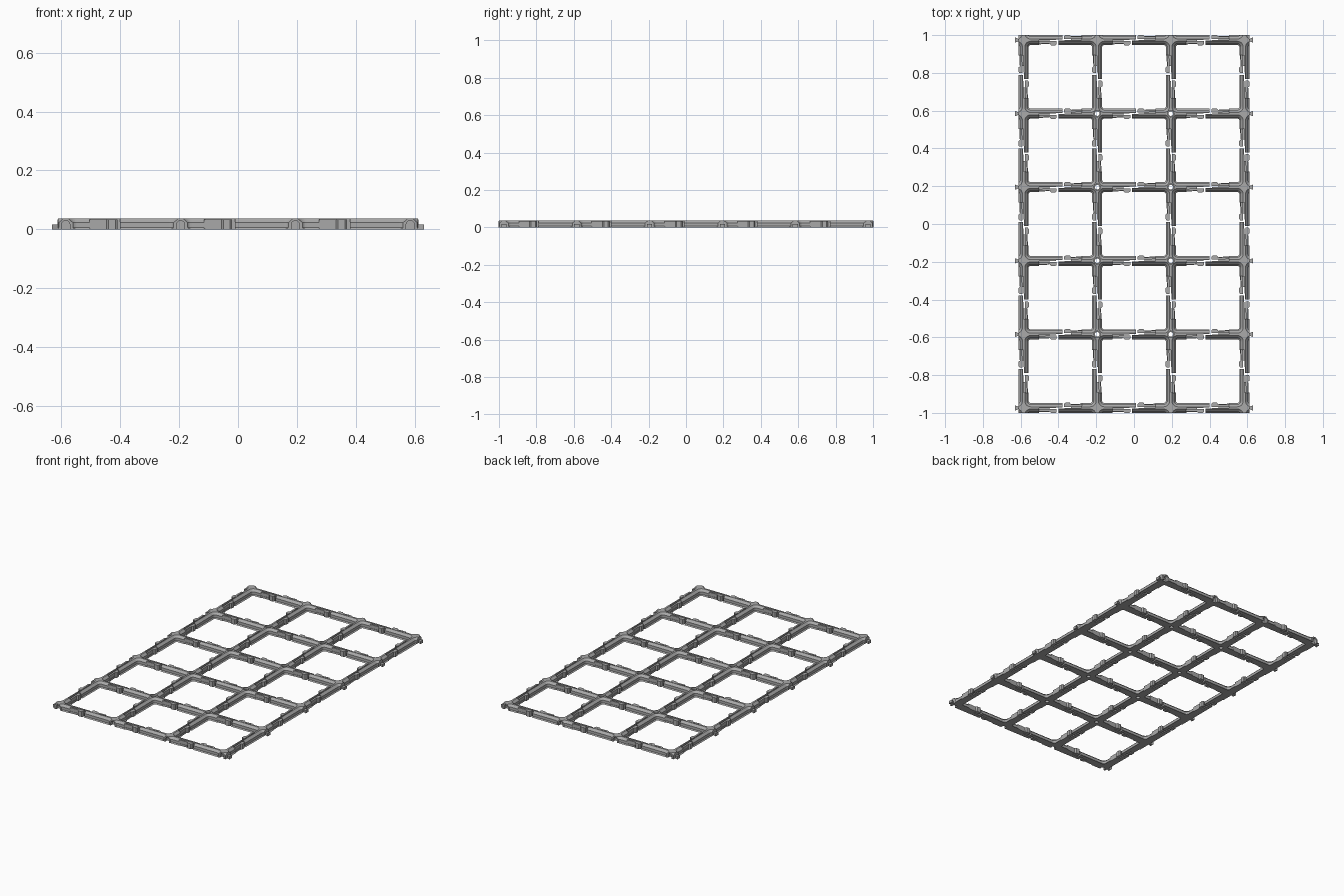
import bpy, bmesh, math
from mathutils import Matrix, Vector

PITCH, COLS, ROWS = 0.3895, 3, 5
CORNER, REACH = 0.037, 0.04          # cell corner radius, node arm length
HALF = 0.0263                        # half width of a rail at its foot
# rail section: height, half width
SECTION = [(0, HALF), (0.0066, 0.0198), (0.0235, 0.0198), (0.037, 0.006)]

old = bpy.data.objects.get("Cube")
if old:
    bpy.data.objects.remove(old, do_unlink=True)

grey = bpy.data.materials.new("mid_grey")
grey.use_nodes = True
grey.diffuse_color = (0.4, 0.4, 0.4, 1)
grey.node_tree.nodes["Principled BSDF"].inputs["Base Color"].default_value = (0.4, 0.4, 0.4, 1)


def to_mesh(bm, name):
    bmesh.ops.recalc_face_normals(bm, faces=bm.faces)
    me = bpy.data.meshes.new(name)
    bm.to_mesh(me)
    bm.free()
    me.materials.append(grey)
    return me


def place(name, me, x=0, y=0, turn=0):
    ob = bpy.data.objects.new(name, me)
    ob.matrix_world = Matrix.Translation((x, y, 0)) @ Matrix.Rotation(turn, 4, 'Z')
    bpy.context.collection.objects.link(ob)
    return ob


def loft(bm, rings):
    """Skin a stack of equal closed rings and cap both ends."""
    loops = [[bm.verts.new(p) for p in ring] for ring in rings]
    n = len(loops[0])
    for a, b in zip(loops, loops[1:]):
        for i in range(n):
            j = (i + 1) % n
            bm.faces.new((a[i], a[j], b[j], b[i]))
    bm.faces.new(loops[0][::-1])
    bm.faces.new(loops[-1])


def prism_x(bm, x0, x1, outline):
    loft(bm, [[(x, y, z) for y, z in outline] for x in (x0, x1)])


def prism_z(bm, z0, z1, outline):
    loft(bm, [[(x, y, z) for x, y in outline] for z in (z0, z1)])


def half_section(side, inner=0.0):
    pts = [(side * inner, 0)] + [(side * w, z) for z, w in SECTION]
    return pts + [(side * inner, SECTION[-1][0])]


def cross_ring(z, w, steps=6):
    """Plus-shaped outline with concentric rounded inside corners."""
    quarter = [(REACH, w)]
    for i in range(steps + 1):
        a = -math.pi / 2 * (1 + i / steps)
        r = CORNER - w
        quarter.append((CORNER + r * math.cos(a), CORNER + r * math.sin(a)))
    quarter.append((w, REACH))
    return [Matrix.Rotation(k * math.pi / 2, 3, 'Z') @ Vector((x, y, z))
            for k in range(4) for x, y in quarter]


def cut(me, cutter_me):
    """Return me with cutter_me removed."""
    body, tool = place("body", me), place("cutter", cutter_me)
    tool.hide_render = True
    mod = body.modifiers.new("cut", 'BOOLEAN')
    mod.object, mod.operation, mod.solver = tool, 'DIFFERENCE', 'EXACT'
    bpy.context.view_layer.update()
    dg = bpy.context.evaluated_depsgraph_get()
    result = bpy.data.meshes.new_from_object(body.evaluated_get(dg))
    bpy.data.objects.remove(body)
    bpy.data.objects.remove(tool)
    return result


def screw_hole():
    bm = bmesh.new()
    radii = [(-0.01, 0.012), (0.026, 0.012), (0.026001, 0.017), (0.05, 0.017)]
    loft(bm, [[(r * math.cos(t * math.pi / 12), r * math.sin(t * math.pi / 12), z)
               for t in range(24)] for z, r in radii])
    return to_mesh(bm, "hole_cutter")


def arch_socket(side):
    """Arched recess that takes a neighbouring tab."""
    bm = bmesh.new()
    arc = [(0.014 * math.cos(i * math.pi / 10), 0.016 + 0.014 * math.sin(i * math.pi / 10))
           for i in range(11)]
    outline = [(0.014, -0.01)] + arc + [(-0.014, -0.01)]
    loft(bm, [[(x, side * y, z) for x, z in outline] for y in (0.006, 0.04)])
    return to_mesh(bm, "socket_cutter")


def node_mesh(sx, sy):
    """Crossing piece; sx, sy tell which outer side, if any, is trimmed flat."""
    bm = bmesh.new()
    loft(bm, [cross_ring(z, w) for z, w in SECTION])
    for side in (Vector((sx, 0, 0)), Vector((0, sy, 0))):
        if side.length:
            out = bmesh.ops.bisect_plane(bm, geom=bm.verts[:] + bm.edges[:] + bm.faces[:],
                                         plane_co=side * HALF, plane_no=side, clear_outer=True)
            edges = [e for e in out["geom_cut"] if isinstance(e, bmesh.types.BMEdge)]
            bmesh.ops.holes_fill(bm, edges=edges, sides=0)
    me = to_mesh(bm, "node")
    if sy:
        return cut(me, arch_socket(sy))
    return me if sx else cut(me, screw_hole())


def arm_mesh():
    """Half rail towards +x: long tongue on the left, sprung hook on the right."""
    bm = bmesh.new()
    prism_x(bm, REACH, 0.172, half_section(1))
    prism_x(bm, 0.172, 0.205, half_section(1, 0.003))
    prism_x(bm, REACH, 0.082, half_section(-1))
    # spring and hook head
    hook = [(0.08, -0.009), (0.08, -0.02), (0.138, -0.018), (0.145, -0.0275),
            (0.168, -0.0275), (0.175, -0.022), (0.175, -0.006), (0.145, -0.006)]
    prism_z(bm, 0.0, 0.034, hook[::-1])
    # low foot joining spring to rail
    prism_z(bm, 0, 0.012, [(0.08, 0), (0.08, -0.0225), (0.138, -0.0205), (0.138, 0)])
    return to_mesh(bm, "arm")


def tab_mesh():
    bm = bmesh.new()
    prism_z(bm, 0, 0.0175, [(0.02, -0.006), (HALF, -0.006), (0.046, -0.014),
                            (0.046, 0.014), (HALF, 0.006), (0.02, 0.006)])
    return to_mesh(bm, "tab")


def edge_sign(i, last):
    return -1 if i == 0 else 1 if i == last else 0


arm, tab, nodes = arm_mesh(), tab_mesh(), {}
for i in range(COLS + 1):
    for j in range(ROWS + 1):
        x, y = (i - COLS / 2) * PITCH, (j - ROWS / 2) * PITCH
        key = sx, sy = edge_sign(i, COLS), edge_sign(j, ROWS)
        if key not in nodes:
            nodes[key] = node_mesh(sx, sy)
        place("node", nodes[key], x, y)
        # arms towards every neighbour, tabs on the two long sides
        for k, (dx, dy) in enumerate([(1, 0), (0, 1), (-1, 0), (0, -1)]):
            turn = k * math.pi / 2
            if 0 <= i + dx <= COLS and 0 <= j + dy <= ROWS:
                place("arm", arm, x, y, turn)
            elif dx:
                place("tab", tab, x, y, turn)
